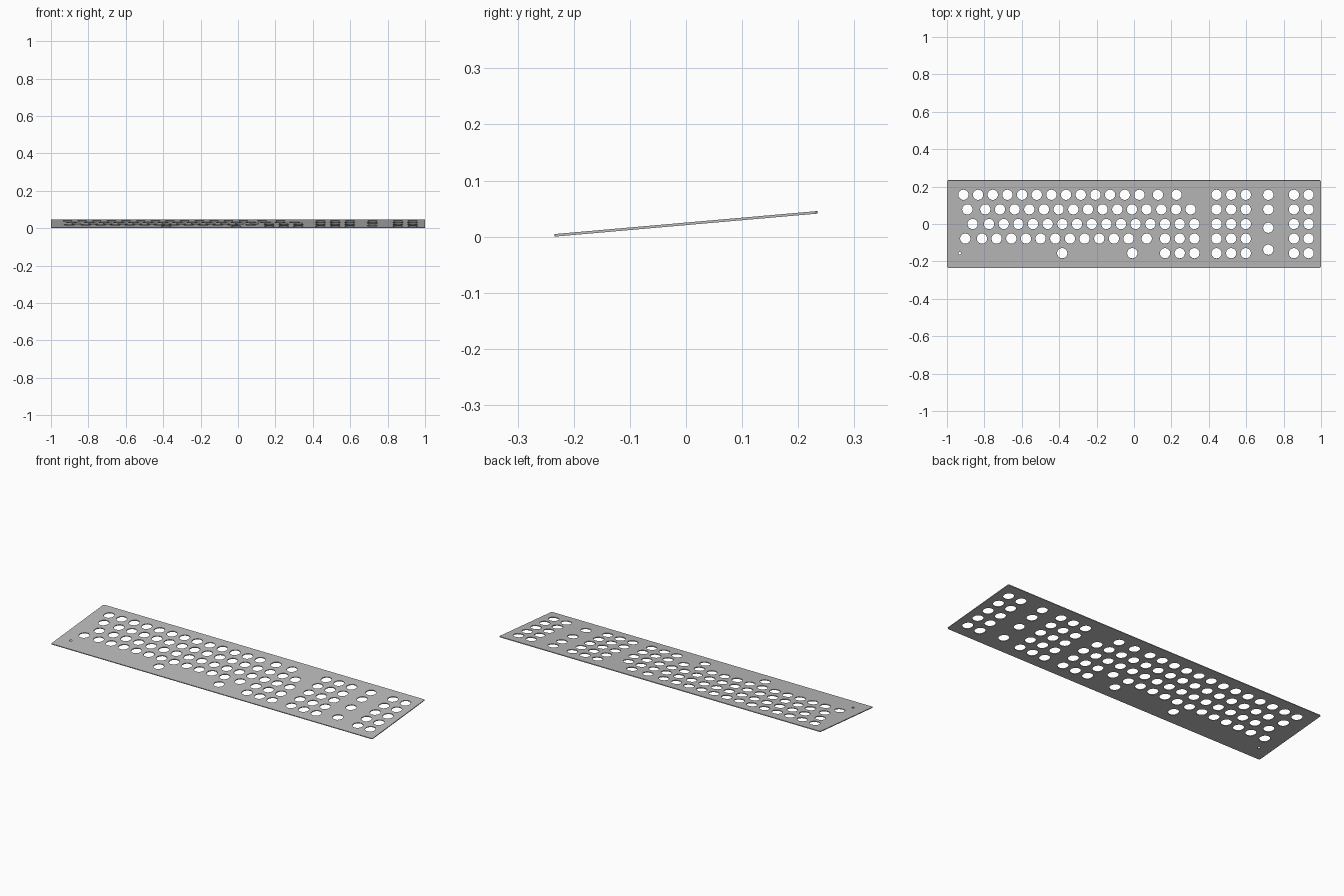
import bpy
from math import cos, sin, pi, radians

cube = bpy.data.objects.get("Cube")
if cube:
    bpy.data.objects.remove(cube)

PITCH, HOLE, TILT = 0.0784, 0.0275, radians(5)
HALF_X, HALF_Y, THICK, CORNER = 1.0, 0.235, 0.0046, 0.008
ROWS = [PITCH * k for k in (2, 1, 0, -1, -2)]


def run(start, count):
    return [start + PITCH * i for i in range(count)]


# Hole centres: staggered main field, row by row from the back
main_field = [
    run(-0.912, 13) + [0.128, 0.227],
    [-0.891] + run(-0.795, 15),
    [-0.863] + run(-0.775, 15),
    [-0.902] + run(-0.813, 11) + [0.068] + run(0.166, 3),
    [-0.384, -0.009] + run(0.166, 3),
]
holes = [(x, y, HOLE) for xs, y in zip(main_field, ROWS) for x in xs]

# Straight columns on the left side, and the uneven single column
holes += [(x, y, HOLE) for x in run(0.441, 3) + run(0.855, 2) for y in ROWS]
holes += [(0.718, y, HOLE) for y in (ROWS[0], ROWS[1], -0.02, -0.138)]

# Small pilot hole at the front corner
holes.append((-0.931, -0.157, 0.007))

curve = bpy.data.curves.new("plate_outline", "CURVE")
curve.dimensions = "2D"
curve.fill_mode = "BOTH"
curve.extrude = THICK / 2


def add_loop(points):
    spline = curve.splines.new("POLY")
    spline.points.add(len(points) - 1)
    for p, (x, y) in zip(spline.points, points):
        p.co = (x, y, 0, 1)
    spline.use_cyclic_u = True


def arc(x, y, r, start, end, steps):
    angles = [start + (end - start) * i / steps for i in range(steps + 1)]
    return [(x + r * cos(a), y + r * sin(a)) for a in angles]


# Rounded rectangle border
border = []
for i, (sx, sy) in enumerate([(1, 1), (-1, 1), (-1, -1), (1, -1)]):
    border += arc(sx * (HALF_X - CORNER), sy * (HALF_Y - CORNER), CORNER,
                  i * pi / 2, (i + 1) * pi / 2, 6)
add_loop(border)
for x, y, r in holes:
    add_loop(arc(x, y, r, 0, 2 * pi, 32)[:-1])

# Turn the filled outline into a solid mesh
helper = bpy.data.objects.new("outline_helper", curve)
bpy.context.collection.objects.link(helper)
bpy.context.view_layer.update()
mesh = bpy.data.meshes.new_from_object(
    helper.evaluated_get(bpy.context.evaluated_depsgraph_get()))
bpy.data.objects.remove(helper)
plate = bpy.data.objects.new("perforated_plate", mesh)
bpy.context.collection.objects.link(plate)

# Tilt the plate with its front edge on the ground
plate.rotation_euler.x = TILT
plate.location.z = HALF_Y * sin(TILT) + THICK / 2 * cos(TILT)

grey = bpy.data.materials.new("metal_grey")
grey.use_nodes = True
colour = (0.5, 0.5, 0.5, 1)
grey.diffuse_color = colour
grey.node_tree.nodes["Principled BSDF"].inputs["Base Color"].default_value = colour
mesh.materials.clear()
mesh.materials.append(grey)

bpy.context.view_layer.objects.active = plate
plate.select_set(True)
bpy.ops.object.shade_smooth_by_angle(angle=radians(30))
